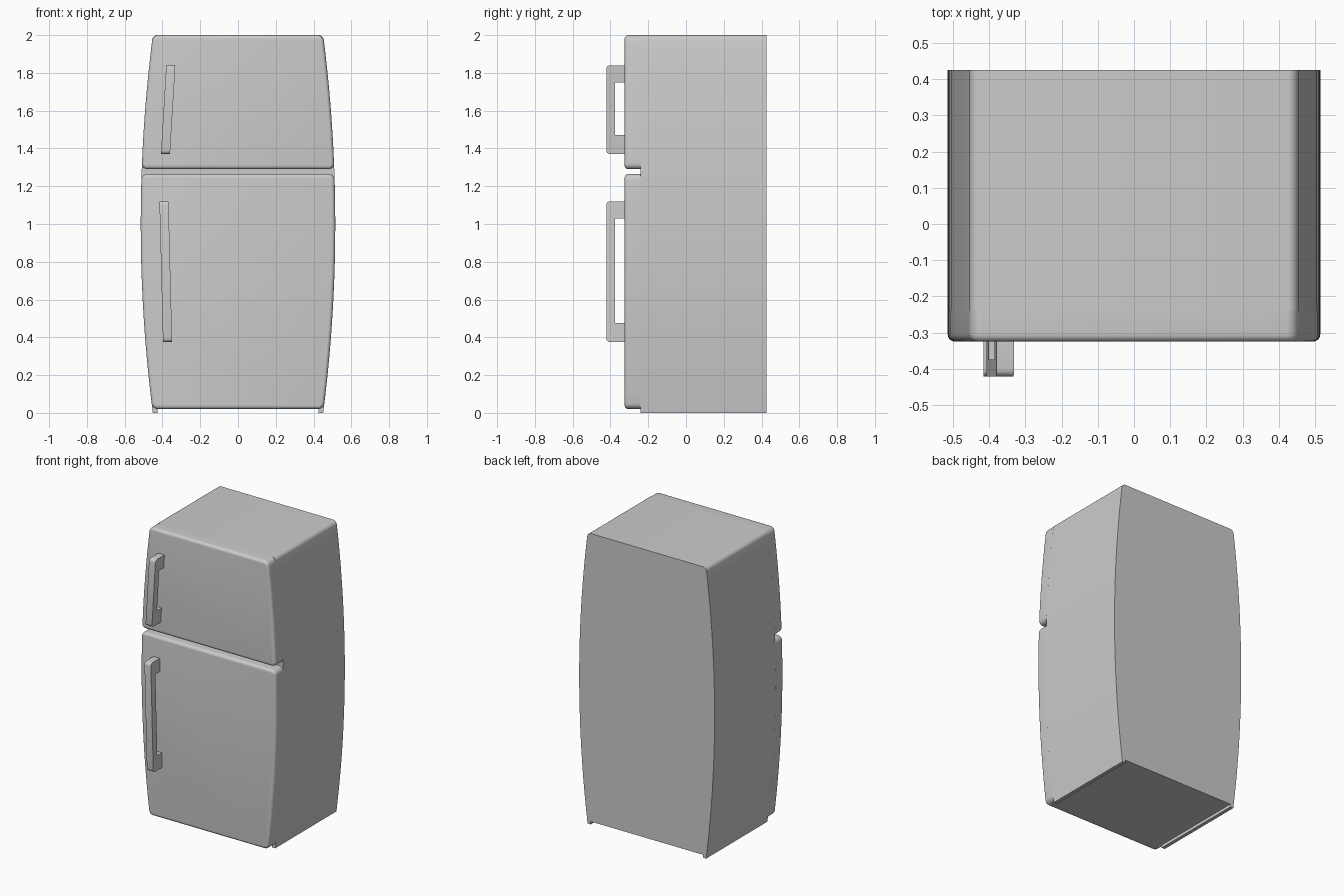
import bpy, bmesh
from math import sin, cos, pi, radians

if "Cube" in bpy.data.objects:
    bpy.data.objects.remove(bpy.data.objects["Cube"])

FRONT, SEAM, BACK = -0.325, -0.24, 0.425


def half_width(z):
    """Bulging side silhouette, widest at mid height."""
    return 0.515 - 0.064 * (z - 1.0) ** 2


def loft(name, loops):
    """Join equal-length closed 3D loops with quads and cap both ends."""
    bm = bmesh.new()
    rings = [[bm.verts.new(p) for p in loop] for loop in loops]
    n = len(rings[0])
    for a, b in zip(rings, rings[1:]):
        for i in range(n):
            j = (i + 1) % n
            bm.faces.new((a[i], a[j], b[j], b[i]))
    bm.faces.new(rings[0])
    bm.faces.new(rings[-1])
    bmesh.ops.recalc_face_normals(bm, faces=bm.faces)
    mesh = bpy.data.meshes.new(name)
    bm.to_mesh(mesh)
    bm.free()
    obj = bpy.data.objects.new(name, mesh)
    bpy.context.collection.objects.link(obj)
    bpy.ops.object.select_all(action='DESELECT')
    obj.select_set(True)
    bpy.context.view_layer.objects.active = obj
    bpy.ops.object.shade_smooth_by_angle(angle=radians(30))
    return obj


def right_side(z0, z1, r0, r1, inset=0.0, sides=20, corner=6):
    """Right half of the bulged outline, bottom to top, with rounded ends."""
    arc = [i / corner * pi / 2 for i in range(corner + 1)]
    pts = []
    if r0:
        for a in reversed(arc):
            z = z0 + r0 - r0 * sin(a)
            pts.append((half_width(z) - inset - r0 + r0 * cos(a), z))
    else:
        pts.append((half_width(z0) - inset, z0))
    for i in range(1, sides):
        z = z0 + r0 + (z1 - r1 - z0 - r0) * i / sides
        pts.append((half_width(z) - inset, z))
    for a in arc:
        z = z1 - r1 + r1 * sin(a)
        pts.append((half_width(z) - inset - r1 + r1 * cos(a), z))
    return pts


def mirrored(pts, y):
    return [(x, y, z) for x, z in pts] + [(-x, y, z) for x, z in reversed(pts)]


# Cabinet, with a lip along each lower side
cabinet = [(0.427, 0.02), (0.427, 0.0)] + right_side(0.0, 2.0, 0, 0.025)
loft("cabinet", [mirrored(cabinet, SEAM), mirrored(cabinet, BACK)])


# Doors with a rounded front rim
def door(name, z0, z1, r=0.03, rim=0.02):
    loops = [mirrored(right_side(z0, z1, r, r), SEAM)]
    for i in range(6):
        a = i / 5 * pi / 2
        d = rim * (1 - cos(a))
        y = FRONT + rim - rim * sin(a)
        loops.append(mirrored(right_side(z0 + d, z1 - d, r - d, r - d, d), y))
    loft(name, loops)


door("fridge_door", 0.02, 1.265)
door("freezer_door", 1.29, 2.0)


# Leaning C-shaped handles
def handle(name, z0, z1, x0, x1, width=0.048, r=0.02):
    out, inner, root = -0.422, -0.375, FRONT + 0.005
    arc = [i / 4 * pi / 2 for i in range(5)]
    prof = [(root, z0)]
    prof += [(out + r - r * sin(a), z0 + r - r * cos(a)) for a in arc]
    prof += [(out + r - r * cos(a), z1 - r + r * sin(a)) for a in arc]
    prof += [(root, z1), (root, z1 - 0.09), (inner, z1 - 0.09),
             (inner, z0 + 0.1), (root, z0 + 0.1)]

    def side(offset):
        return [(x0 + (x1 - x0) * (z - z0) / (z1 - z0) + offset, y, z) for y, z in prof]

    loft(name, [side(-width / 2), side(width / 2)])


handle("fridge_handle", 0.375, 1.12, -0.373, -0.392)
handle("freezer_handle", 1.37, 1.84, -0.384, -0.356)
